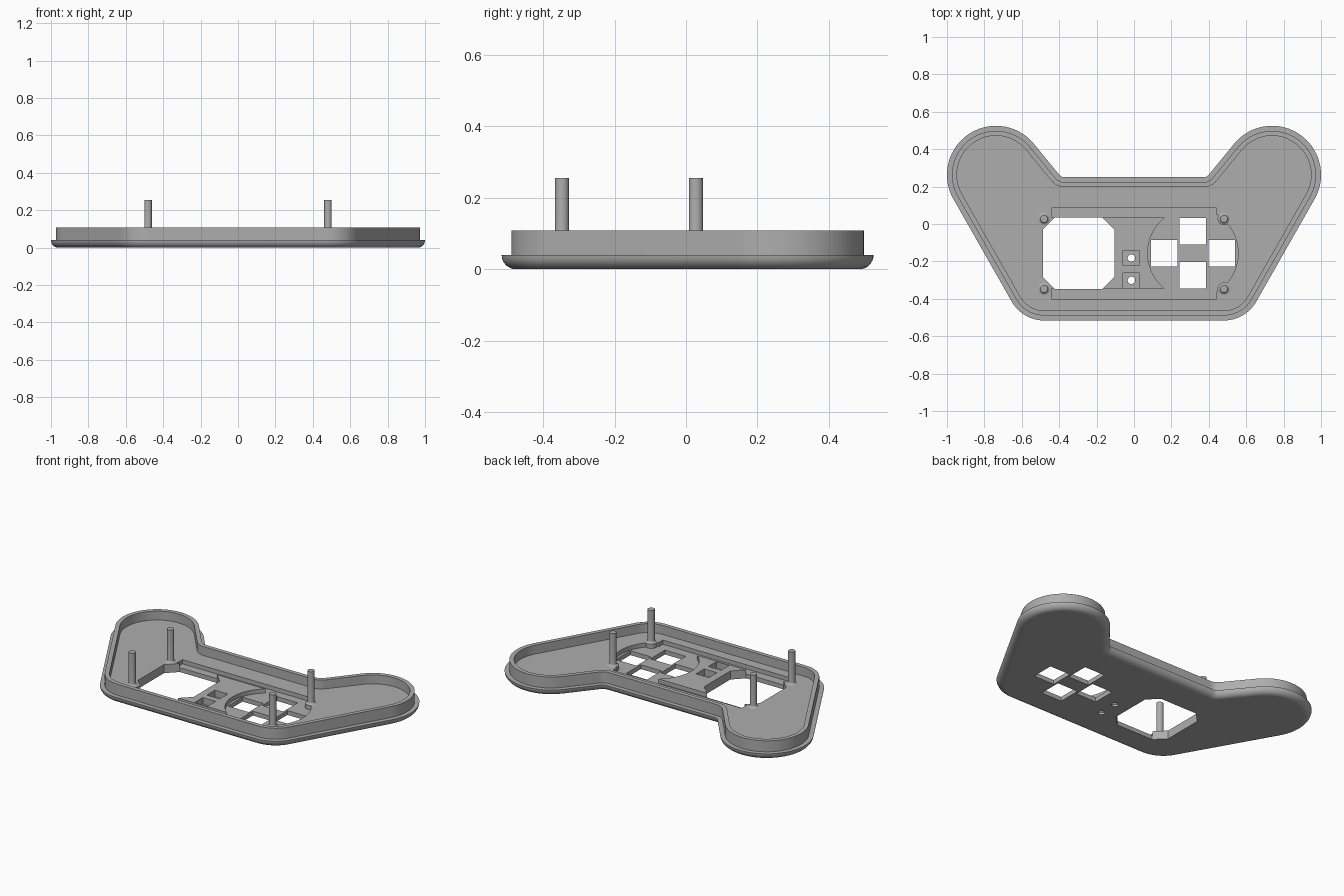
import bpy, bmesh, math

old = bpy.data.objects.get("Cube")
if old:
    bpy.data.objects.remove(old, do_unlink=True)

GREY = (0.42, 0.42, 0.42, 1)
grey = bpy.data.materials.new("plain grey")
grey.use_nodes = True
grey.diffuse_color = GREY
grey.node_tree.nodes["Principled BSDF"].inputs["Base Color"].default_value = GREY

FLOOR, RECESS, LIP, RIM, POST_TOP = 0.053, 0.027, 0.04, 0.108, 0.255


def arc(cx, cy, r, start, end, steps):
    return [(cx + r * math.cos(math.radians(start + (end - start) * i / steps)),
             cy + r * math.sin(math.radians(start + (end - start) * i / steps)))
            for i in range(steps + 1)]


def outline(inset):
    """Two-handled outline moved inwards; the right half is mirrored to the left."""
    half = arc(0.48, -0.316, 0.2 - inset, -90, -30, 12)
    half += arc(0.738, 0.263, 0.262 - inset, -30, 140, 34)
    half += arc(0.37, 0.29, 0.04 + inset, 320, 270, 8)
    return half + [(-x, y) for x, y in reversed(half)]


def make_object(name, bm):
    bmesh.ops.recalc_face_normals(bm, faces=bm.faces)
    mesh = bpy.data.meshes.new(name)
    bm.to_mesh(mesh)
    bm.free()
    mesh.materials.append(grey)
    ob = bpy.data.objects.new(name, mesh)
    bpy.context.collection.objects.link(ob)
    return ob


def loft(name, rings):
    """Closed solid skinned through (points, height) rings."""
    bm = bmesh.new()
    loops = [[bm.verts.new((x, y, z)) for x, y in pts] for pts, z in rings]
    for a, b in zip(loops, loops[1:]):
        for i in range(len(a)):
            j = (i + 1) % len(a)
            bm.faces.new((a[i], a[j], b[j], b[i]))
    bm.faces.new(loops[0])
    bm.faces.new(loops[-1])
    return make_object(name, bm)


def finish(ob):
    """Smooth curved sides, keep level faces flat."""
    bpy.ops.object.select_all(action='DESELECT')
    ob.select_set(True)
    bpy.context.view_layer.objects.active = ob
    bpy.ops.object.shade_smooth_by_angle(angle=math.radians(30))
    for p in ob.data.polygons:
        if abs(p.normal.z) > 0.999:
            p.use_smooth = False


def circle(x, y, r, n=48):
    return arc(x, y, r, 0, 360, n)[:-1]


def rect(x0, x1, y0, y1):
    return [(x0, y0), (x1, y0), (x1, y1), (x0, y1)]


# Shell: rounded underside, outer ledge, rim wall and inner floor
rings = []
for i in range(9):
    a = math.radians(90 * i / 8)
    rings.append((outline(LIP * (1 - math.sin(a))), LIP * (1 - math.cos(a))))
rings += [(outline(0.027), LIP), (outline(0.027), RIM),
          (outline(0.053), RIM), (outline(0.053), FLOOR)]
shell = loft("faceplate_shell", rings)

# Openings as (points, bottom height)
cuts = []
# Shallow recess: two long bars and a round pad
cuts.append((rect(-0.44, 0.44, 0.034, 0.085), RECESS))
cuts.append((rect(-0.44, 0.44, -0.402, -0.346), RECESS))
cuts.append((circle(0.315, -0.156, 0.242, 64), RECESS))
# Screen opening with clipped corners
x0, x1, y0, y1, c = -0.487, -0.105, -0.347, 0.035, 0.064
cuts.append(([(x0 + c, y0), (x1 - c, y0), (x1, y0 + c), (x1, y1 - c),
              (x1 - c, y1), (x0 + c, y1), (x0, y1 - c), (x0, y0 + c)], -0.1))
# Four square key openings in a cross
for dx, dy in ((1, 0), (-1, 0), (0, 1), (0, -1)):
    x, y, h = 0.315 + dx * 0.154, -0.156 + dy * 0.118, 0.071
    cuts.append((rect(x - h, x + h, y - h, y + h), -0.1))
# Two small button pockets with round through holes
for y in (-0.182, -0.301):
    cuts.append((rect(-0.058, 0.03, y - 0.04, y + 0.04), 0.013))
    cuts.append((circle(-0.014, y, 0.02, 24), -0.1))

for points, bottom in cuts:
    cutter = loft("cutter", [(points, bottom), (points, 0.2)])
    cutter.hide_render = True
    mod = shell.modifiers.new("opening", 'BOOLEAN')
    mod.operation, mod.solver, mod.object = 'DIFFERENCE', 'EXACT', cutter
    bpy.context.view_layer.objects.active = shell
    bpy.ops.object.modifier_apply(modifier=mod.name)
    bpy.data.objects.remove(cutter, do_unlink=True)
finish(shell)

# Mounting posts with flared feet
for side, x in (("left", 0.481), ("right", -0.481)):
    for end, y in (("back", 0.028), ("front", -0.347)):
        profile = [(0.034, RECESS - 0.01), (0.034, FLOOR)]
        for i in range(1, 6):
            a = math.radians(90 * i / 5)
            profile.append((0.034 - 0.014 * math.sin(a), FLOOR + 0.014 * (1 - math.cos(a))))
        profile.append((0.02, POST_TOP))
        finish(loft(f"{end}_{side}_post", [(circle(x, y, r, 32), z) for r, z in profile]))
